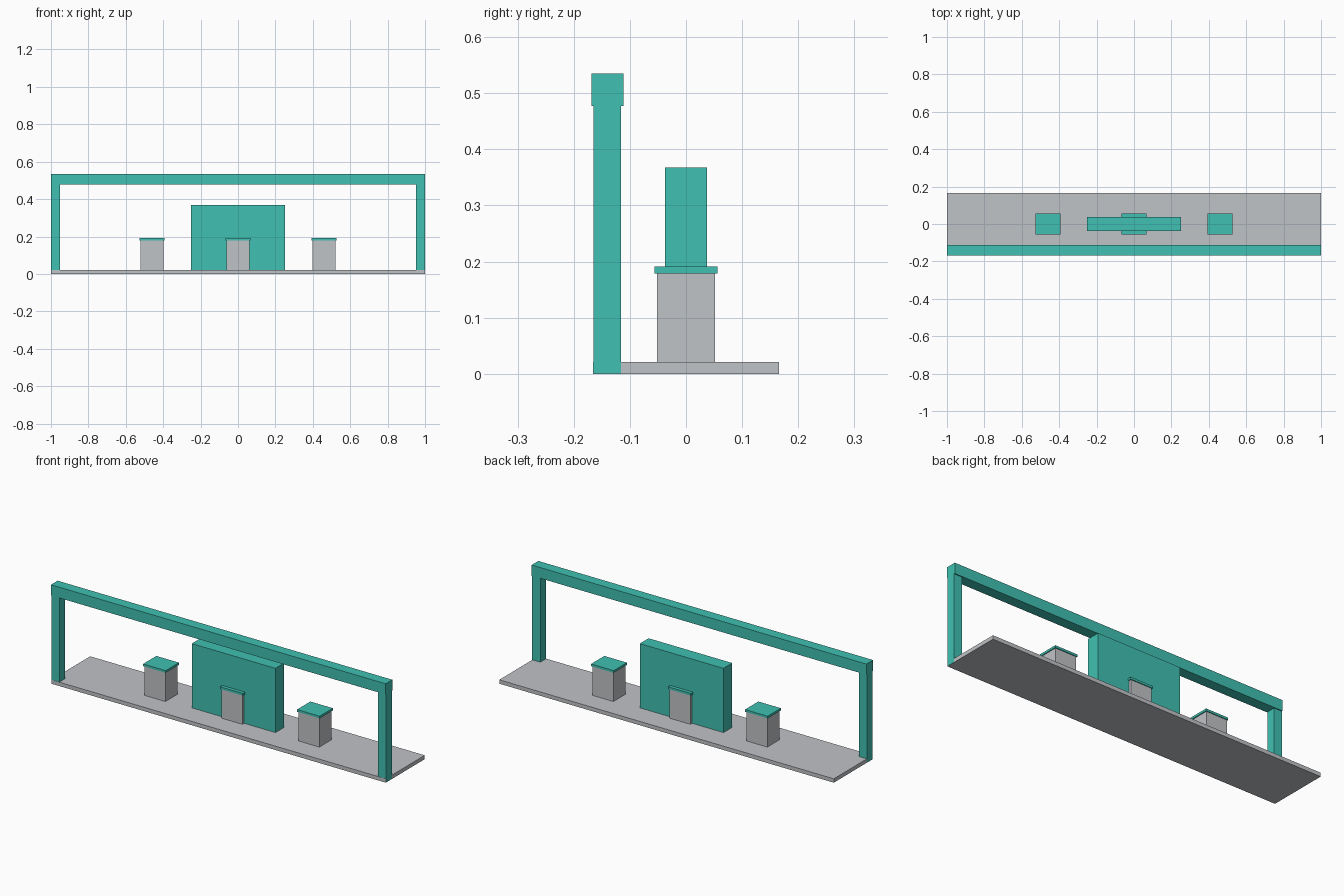
import bpy

if "Cube" in bpy.data.objects:
    bpy.data.objects.remove(bpy.data.objects["Cube"])


def make_material(name, color):
    mat = bpy.data.materials.new(name)
    mat.diffuse_color = (*color, 1.0)
    mat.use_nodes = True
    mat.node_tree.nodes["Principled BSDF"].inputs["Base Color"].default_value = mat.diffuse_color
    return mat


teal = make_material("teal", (0.051, 0.53, 0.445))
grey = make_material("light grey", (0.527, 0.546, 0.571))


def box(name, x, y, z, mat):
    """Box spanning the (low, high) range on each axis."""
    spans = (x, y, z)
    bpy.ops.mesh.primitive_cube_add(size=1, location=[(a + b) / 2 for a, b in spans])
    obj = bpy.context.object
    obj.name = name
    obj.scale = [b - a for a, b in spans]
    bpy.ops.object.transform_apply(location=False, rotation=False, scale=True)
    obj.data.materials.append(mat)
    return obj


# Floor slab
box("base", (-0.9995, 0.9995), (-0.166, 0.166), (0.0, 0.021), grey)

# Gateway frame along the front edge
for side, x in (("left", (-1.0, -0.952)), ("right", (0.952, 1.0))):
    box(side + "_post", x, (-0.165, -0.116), (0.0005, 0.477), teal)
box("top_beam", (-1.0, 1.0), (-0.168, -0.111), (0.477, 0.535), teal)

# Central panel
box("center_panel", (-0.25, 0.25), (-0.0375, 0.0375), (0.0005, 0.368), teal)

# Three capped pedestals
for label, cx in (("left", -0.46), ("center", 0.0), ("right", 0.46)):
    box(label + "_pedestal", (cx - 0.0625, cx + 0.0625), (-0.052, 0.052), (0.02, 0.18), grey)
    box(label + "_cap", (cx - 0.0675, cx + 0.0675), (-0.0565, 0.0565), (0.179, 0.191), teal)
